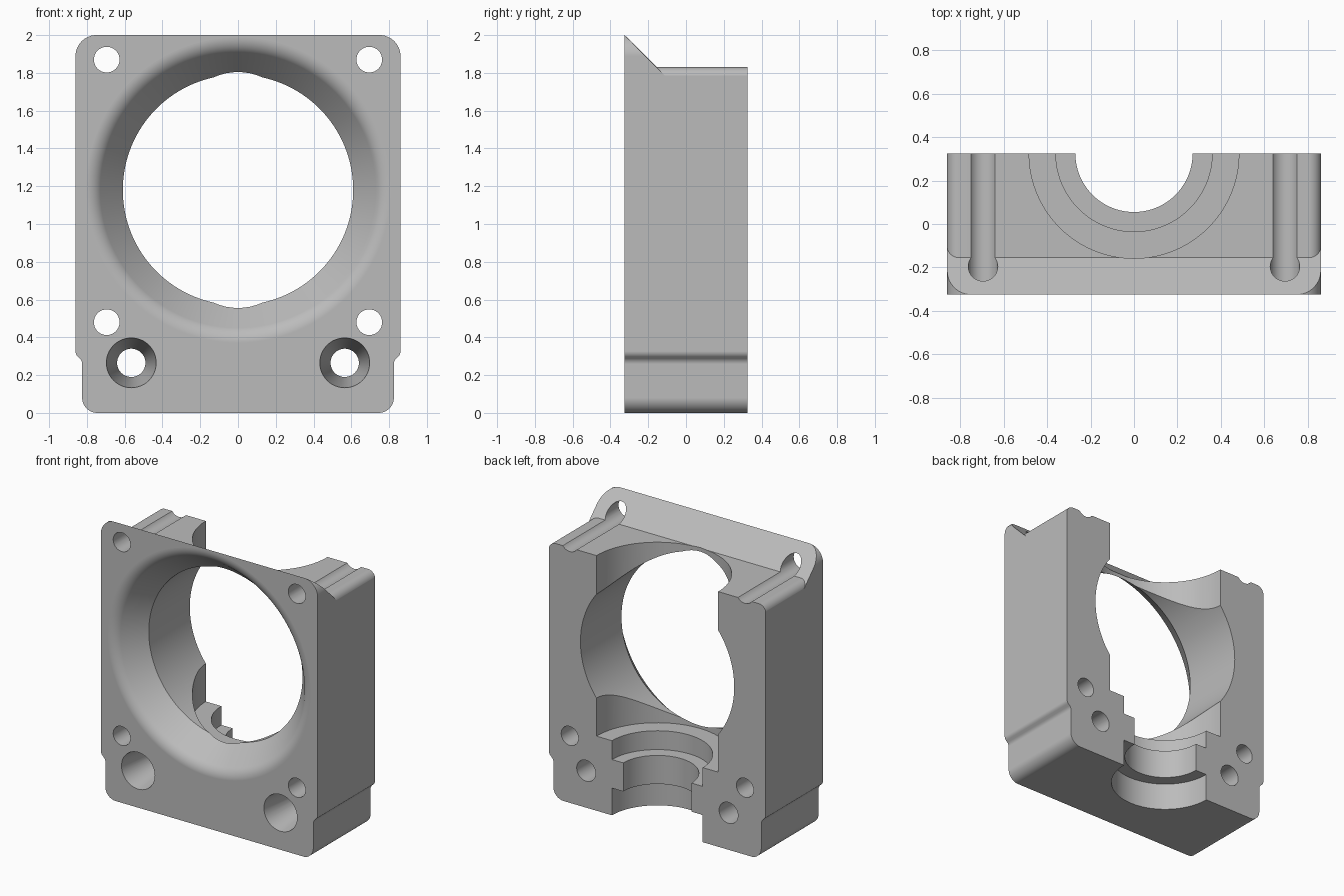
import bpy, bmesh
from math import radians, sin, cos, tau
from mathutils import Vector, Matrix

if "Cube" in bpy.data.objects:
    bpy.data.objects.remove(bpy.data.objects["Cube"])

FRONT, BACK = -0.325, 0.325

grey = bpy.data.materials.new("plain grey")
grey.use_nodes = True
COLOUR = (0.5, 0.5, 0.5, 1)
grey.diffuse_color = COLOUR
grey.node_tree.nodes["Principled BSDF"].inputs["Base Color"].default_value = COLOUR


def make_object(name, bm):
    bmesh.ops.remove_doubles(bm, verts=bm.verts, dist=1e-5)
    bmesh.ops.recalc_face_normals(bm, faces=bm.faces)
    mesh = bpy.data.meshes.new(name)
    bm.to_mesh(mesh)
    bm.free()
    mesh.materials.append(grey)
    obj = bpy.data.objects.new(name, mesh)
    bpy.context.collection.objects.link(obj)
    return obj


def fillet_outline(corners, steps=10):
    """Round each (x, z, radius) corner of a closed outline."""
    points = []
    for i, (x, z, r) in enumerate(corners):
        p = Vector((x, z))
        if r == 0:
            points.append(p)
            continue
        a = (Vector(corners[i - 1][:2]) - p).normalized()
        b = (Vector(corners[(i + 1) % len(corners)][:2]) - p).normalized()
        half = a.angle(b) / 2
        centre = p + (a + b).normalized() * (r / sin(half))
        start = p + a * (r * cos(half) / sin(half)) - centre
        end = p + b * (r * cos(half) / sin(half)) - centre
        for k in range(steps + 1):
            t = k / steps
            points.append(centre + (start * (1 - t) + end * t).normalized() * r)
    return points


def mirrored(half):
    return half + [(-x, z, r) for x, z, r in reversed(half)]


def extrude_outline(points, y0, y1):
    bm = bmesh.new()
    face = bm.faces.new([bm.verts.new((p.x, y0, p.y)) for p in points])
    out = bmesh.ops.extrude_face_region(bm, geom=[face])
    moved = [v for v in out["geom"] if isinstance(v, bmesh.types.BMVert)]
    bmesh.ops.translate(bm, verts=moved, vec=(0, y1 - y0, 0))
    return bm


def lathe(name, profile, centre, along_y=False, segments=96):
    """Revolve (radius, height) points about z, or about y if asked."""
    bm = bmesh.new()
    verts = [bm.verts.new((r, 0, h)) for r, h in profile]
    edges = [bm.edges.new(pair) for pair in zip(verts, verts[1:])]
    bmesh.ops.spin(bm, geom=verts + edges, cent=(0, 0, 0), axis=(0, 0, 1),
                   angle=tau, steps=segments)
    if along_y:
        bm.transform(Matrix.Rotation(radians(-90), 4, "X"))
    bm.transform(Matrix.Translation(centre))
    return make_object(name, bm)


# Block with a slightly narrower foot
body = make_object("housing_block", extrude_outline(fillet_outline(mirrored([
    (0.825, 0, 0.08), (0.825, 0.275, 0.04), (0.86, 0.31, 0.04), (0.86, 2, 0.11)])),
    FRONT, BACK))

cutters = []

# Space above the rounded rear shoulders, ending in the sloped back of the front plate
bm = extrude_outline(fillet_outline(mirrored([
    (1, 2.2, 0), (1, 1.75, 0), (0.861, 1.75, 0), (0.861, 1.83, 0.055)])), -0.6, 0.5)
cut = bmesh.ops.bisect_plane(bm, geom=bm.verts[:] + bm.edges[:] + bm.faces[:],
                             plane_co=(0, FRONT, 2), plane_no=(0, 1, 1),
                             clear_inner=True)
rim = [e for e in cut["geom_cut"] if isinstance(e, bmesh.types.BMEdge)]
bmesh.ops.contextual_create(bm, geom=rim)
cutters.append(make_object("shoulder_cutter", bm))

# Main bore with a flared, softly rounded mouth
mouth = fillet_outline([(0.61, -0.14, 0), (0.76, FRONT, 0.1), (0.95, FRONT, 0)])
flare = [(p.x, p.y) for p in mouth[:-1]]
rim_radius = flare[-1][0]
bore = [(0, 0.5), (0.61, 0.5)] + flare + [(rim_radius, -0.5), (0, -0.5)]
cutters.append(lathe("bore_cutter", bore, (0, 0, 1.18), True, 128))

# Stepped vertical pocket open to the back
cutters.append(lathe("pocket_cutter", [
    (0, -0.1), (0.36, -0.1), (0.36, 0.195), (0.27, 0.195), (0.27, 0.4),
    (0.36, 0.4), (0.36, 0.535), (0.483, 0.535), (0.483, 2.3), (0, 2.3)],
    (0, BACK, 0)))

# Mounting holes and tapered foot holes
for side in (-1, 1):
    for z in (0.48, 1.87):
        cutters.append(lathe("bolt_hole_cutter", [
            (0, -0.5), (0.068, -0.5), (0.068, 0.5), (0, 0.5)],
            (side * 0.695, 0, z), True, 40))
    cutters.append(lathe("foot_hole_cutter", [
        (0, -0.5), (0.132, -0.5), (0.132, FRONT), (0.075, 0.075),
        (0.075, 0.5), (0, 0.5)], (side * 0.565, 0, 0.265), True, 48))

bpy.context.view_layer.objects.active = body
for cutter in cutters:
    mod = body.modifiers.new("cut", "BOOLEAN")
    mod.operation = "DIFFERENCE"
    mod.solver = "EXACT"
    mod.object = cutter
    bpy.ops.object.modifier_apply(modifier=mod.name)
    bpy.data.objects.remove(cutter)

# Smooth curved walls, keep machined edges crisp
bpy.ops.object.select_all(action="DESELECT")
body.select_set(True)
bpy.ops.object.shade_smooth_by_angle(angle=radians(30))
weighted = body.modifiers.new("even_shading", "WEIGHTED_NORMAL")
weighted.keep_sharp = True
